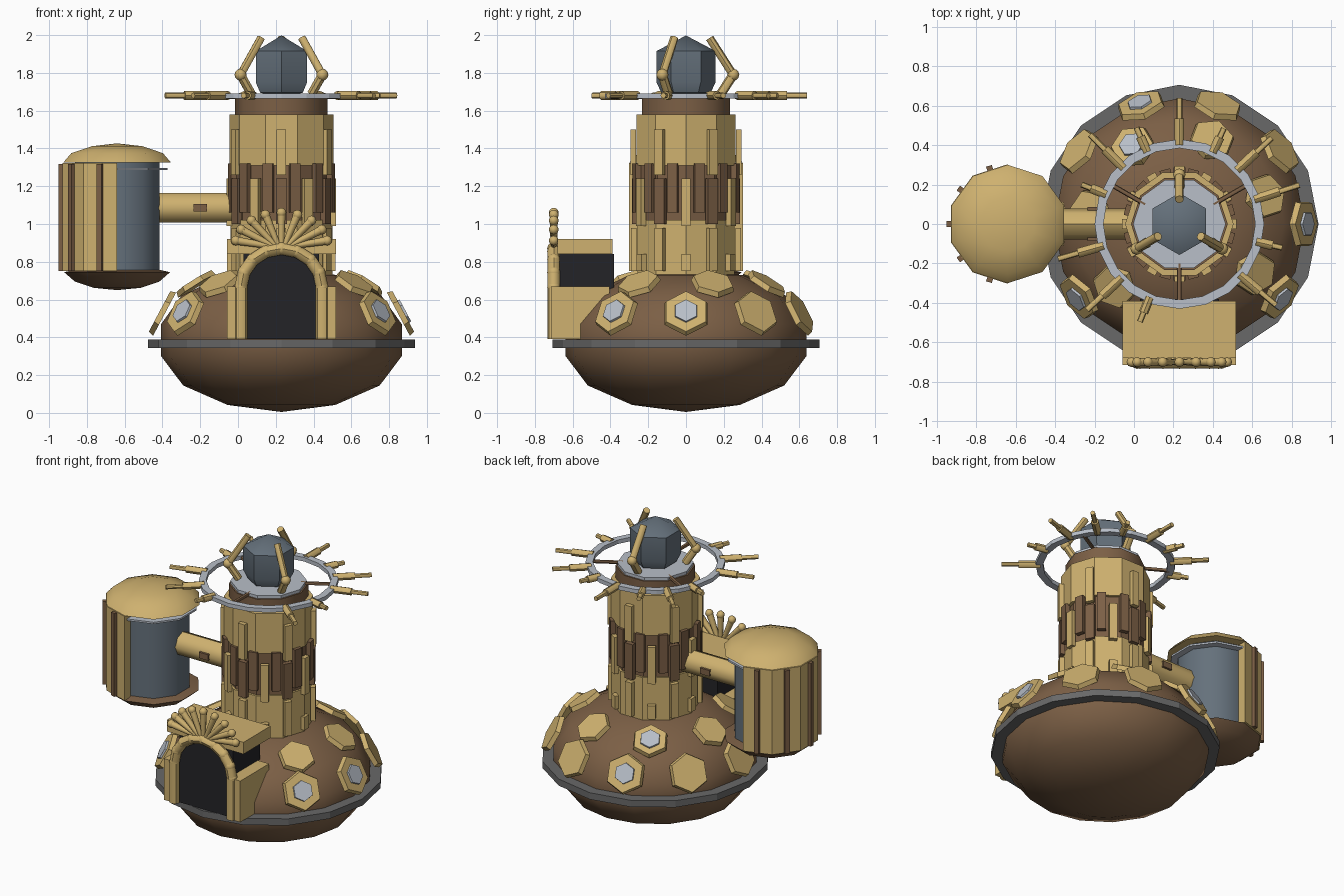
import bpy, bmesh
from math import sin, cos, pi, radians
from mathutils import Vector, Matrix

if "Cube" in bpy.data.objects:
    bpy.data.objects.remove(bpy.data.objects["Cube"])

CX = 0.23          # axis of the main tower
PX = -0.64         # axis of the side pod


def material(name, rgb):
    m = bpy.data.materials.new(name)
    m.diffuse_color = (*rgb, 1)
    m.use_nodes = True
    m.node_tree.nodes["Principled BSDF"].inputs["Base Color"].default_value = m.diffuse_color
    return m


GOLD = material("gold", (0.62, 0.44, 0.16))
BROWN = material("brown", (0.20, 0.115, 0.06))
DARK = material("dark", (0.017, 0.017, 0.02))
LIGHT = material("light_grey", (0.48, 0.52, 0.58))
SLATE = material("slate", (0.13, 0.165, 0.20))
GREY = material("grey", (0.14, 0.14, 0.14))


def finish(name, bm, mat, smooth=False):
    bmesh.ops.recalc_face_normals(bm, faces=bm.faces)
    me = bpy.data.meshes.new(name)
    bm.to_mesh(me)
    bm.free()
    me.materials.append(mat)
    ob = bpy.data.objects.new(name, me)
    bpy.context.collection.objects.link(ob)
    if smooth:
        bpy.ops.object.select_all(action='DESELECT')
        ob.select_set(True)
        bpy.context.view_layer.objects.active = ob
        bpy.ops.object.shade_smooth_by_angle(angle=radians(45))
    return ob


def lathe(name, profile, n, mat, cx=CX, start=0, smooth=False, loop=False):
    """Revolve (radius, z) points; loop closes the profile into a ring."""
    bm = bmesh.new()
    rings = []
    for r, z in profile:
        if r == 0:
            rings.append([bm.verts.new((cx, 0, z))] * n)
        else:
            rings.append([bm.verts.new((cx + r * cos(radians(start) + 2 * pi * i / n),
                                        r * sin(radians(start) + 2 * pi * i / n), z)) for i in range(n)])
    pairs = list(zip(rings, rings[1:])) + ([(rings[-1], rings[0])] if loop else [])
    for a, b in pairs:
        for i in range(n):
            j = (i + 1) % n
            bm.faces.new(list(dict.fromkeys([a[i], a[j], b[j], b[i]])))
    if not loop:
        for ring, (r, z) in ((rings[0], profile[0]), (rings[-1], profile[-1])):
            if r > 0:
                bm.faces.new(ring)
    return finish(name, bm, mat, smooth)


def rod(name, a, b, r1, mat, r2=None, n=8):
    a, b = Vector(a), Vector(b)
    d = b - a
    bm = bmesh.new()
    bmesh.ops.create_cone(bm, cap_ends=True, segments=n, radius1=r1, radius2=r1 if r2 is None else r2,
                          depth=d.length,
                          matrix=Matrix.Translation((a + b) / 2) @ d.to_track_quat('Z', 'Y').to_matrix().to_4x4())
    return finish(name, bm, mat, True)


def ball(name, c, r, mat):
    bm = bmesh.new()
    bmesh.ops.create_uvsphere(bm, u_segments=8, v_segments=6, radius=r, matrix=Matrix.Translation(c))
    return finish(name, bm, mat, True)


def box(name, c, size, mat, turn=0):
    bm = bmesh.new()
    bmesh.ops.create_cube(bm, size=1, matrix=Matrix.Translation(c) @ Matrix.Rotation(radians(turn), 4, 'Z')
                          @ Matrix.Diagonal((*size, 1)))
    return finish(name, bm, mat)


def polar(r, deg, z, cx=CX):
    return Vector((cx + r * cos(radians(deg)), r * sin(radians(deg)), z))


def hex_tile(name, centre, deg, elev, r, thick, mat):
    """Hexagonal plate whose normal points outward and up."""
    bm = bmesh.new()
    m = (Matrix.Translation(centre) @ Matrix.Rotation(radians(deg), 4, 'Z')
         @ Matrix.Rotation(radians(90 - elev), 4, 'Y') @ Matrix.Rotation(radians(90), 4, 'Z'))
    bmesh.ops.create_cone(bm, cap_ends=True, segments=6, radius1=r, radius2=r * 0.93, depth=thick, matrix=m)
    return finish(name, bm, mat)


# Base hull and its rim
lathe("base_hull", [(0, 0.005), (0.285, 0.042), (0.52, 0.145), (0.637, 0.30), (0.637, 0.47),
                    (0.53, 0.62), (0.30, 0.73), (0, 0.75)], 16, BROWN, smooth=True)
lathe("base_rim", [(0.60, 0.343), (0.706, 0.343), (0.706, 0.388), (0.60, 0.388)], 16, GREY, loop=True)

# Hexagonal plates, some with windows
rows = [(0.632, 0.53, 28, 0.13, [0, 36, 72, 108, 144, 180, 216, 324], (0, 108, 216, 324)),
        (0.46, 0.685, 58, 0.118, [18, 69, 121, 172, 224, 327], (121,))]
for r, z, elev, size, angles, windows in rows:
    for a in angles:
        hex_tile("hull_plate", polar(r, a, z), a, elev, size, 0.03, GOLD)
        if a in windows:
            e = radians(elev)
            hex_tile("hull_window", polar(r + 0.012 * cos(e), a, z + 0.012 * sin(e)), a, elev, 0.07, 0.03, LIGHT)

# Tower core and panel strips
lathe("tower_lower", [(0.27, 0.70), (0.27, 1.02)], 10, GOLD)
lathe("tower_middle", [(0.255, 1.0), (0.255, 1.34)], 10, BROWN)
lathe("tower_upper", [(0.275, 1.31), (0.275, 1.58)], 10, GOLD)
lathe("tower_collar", [(0.245, 1.57), (0.245, 1.665)], 10, BROWN, smooth=True)
lathe("tower_cap", [(0.235, 1.66), (0.235, 1.685)], 10, LIGHT)
for k in range(12):
    a = 30 * k
    odd = k % 2

    def strip(name, r, z0, z1, w, mat, da=0):
        box(name, polar(r, a + da, (z0 + z1) / 2), (0.03, w, z1 - z0), mat, a + da)
    if odd:
        strip("upper_strip", 0.279, 1.26, 1.50, 0.05, GOLD)
        strip("lower_strip", 0.276, 0.75, 0.98, 0.05, GOLD)
        strip("middle_slat", 0.272, 1.0, 1.24, 0.06, BROWN)
    else:
        strip("middle_strip", 0.275, 0.99, 1.24, 0.05, GOLD)
        strip("lower_strip", 0.272, 0.75, 0.84, 0.05, GOLD)
    strip("brown_slat", 0.27, 1.06, 1.32, 0.055, BROWN, 15)

# Halo ring with spokes and spikes
lathe("halo_ring", [(0.385, 1.665), (0.43, 1.665), (0.43, 1.692), (0.385, 1.692)], 20, LIGHT, loop=True)
for a in (30, 150, 270):
    rod("halo_spoke", polar(0.2, a, 1.675), polar(0.40, a, 1.675), 0.012, BROWN)
long_spikes = (90, 43, 18, -40, -137, -164, 135)
for a in long_spikes + (65, -13, -112, 158, 114):
    mid, tip = (0.535, 0.64) if a in long_spikes else (0.485, 0.535)
    rod("halo_spike_base", polar(0.40, a, 1.68), polar(mid, a, 1.68), 0.024, GOLD)
    rod("halo_spike_tip", polar(mid - 0.01, a, 1.68), polar(tip, a, 1.68), 0.015, GOLD)

# Crystal held by three claws
lathe("crystal", [(0, 1.67), (0.13, 1.695), (0.157, 1.75), (0.157, 1.915), (0, 1.998)], 6, SLATE,
      start=30, smooth=True)
for a in (90, 210, 330):
    base, joint, tip = polar(0.185, a, 1.69), polar(0.25, a, 1.79), polar(0.125, a, 1.985)
    rod("claw_lower", base, joint, 0.025, GOLD)
    ball("claw_joint", joint, 0.032, GOLD)
    rod("claw_upper", joint, tip, 0.022, GOLD)

# Side pod: inner tank, caps, half shell and ribs
lathe("pod_tank", [(0.235, 0.70), (0.235, 1.34)], 10, SLATE, PX, 18, True)
lathe("pod_plate", [(0.28, 1.285), (0.28, 1.297)], 10, LIGHT, PX, 18)
lathe("pod_roof", [(0.20, 1.325), (0.30, 1.325), (0.255, 1.375), (0.14, 1.412), (0, 1.427)], 10, GOLD, PX, 18, True)
lathe("pod_bottom", [(0, 0.65), (0.13, 0.662), (0.235, 0.695), (0.295, 0.745), (0.20, 0.765)], 10, BROWN, PX, 18, True)
bm = bmesh.new()
outline = [polar(0.303, 90 + 36 * i, 0.75, PX) for i in range(6)] + \
          [polar(0.24, 270 - 36 * i, 0.75, PX) for i in range(6)]
face = bm.faces.new([bm.verts.new(p) for p in outline])
top = bmesh.ops.extrude_face_region(bm, geom=[face])["geom"]
bmesh.ops.translate(bm, vec=(0, 0, 0.572), verts=[g for g in top if isinstance(g, bmesh.types.BMVert)])
finish("pod_shell", bm, GOLD)
for a in range(108, 253, 36):
    box("pod_rib", polar(0.295, a, 1.035, PX), (0.03, 0.03, 0.565), BROWN, a)

# Arm between pod and tower
rod("pod_arm", (-0.42, 0, 1.085), (0.0, 0, 1.085), 0.078, GOLD)
box("arm_clamp", (-0.20, 0, 1.085), (0.07, 0.17, 0.04), BROWN)

# Porch: dark interior, side walls and flat roof
box("porch_interior", (CX, -0.525, 0.615), (0.40, 0.29, 0.45), DARK)
box("porch_roof", (CX, -0.535, 0.88), (0.575, 0.29, 0.08), GOLD)
bm = bmesh.new()
bmesh.ops.create_circle(bm, cap_ends=True, segments=32, radius=0.2,
                        matrix=Matrix.Translation((CX, -0.69, 0.66)) @ Matrix.Rotation(pi / 2, 4, 'X'))
finish("door_arch_panel", bm, DARK)
box("door_panel", (CX, -0.68, 0.525), (0.38, 0.02, 0.27), DARK)
for s in (-1, 1):
    box("porch_wall", (CX + s * 0.245, -0.56, 0.53), (0.085, 0.31, 0.28), GOLD)
    rod("door_column", (CX + s * 0.215, -0.70, 0.39), (CX + s * 0.215, -0.70, 0.67), 0.034, GOLD)

# Beaded arch over the door
arch = [Vector((CX + 0.215 * cos(pi * i / 8), -0.70, 0.665 + 0.205 * sin(pi * i / 8))) for i in range(9)]
for p, q in zip(arch, arch[1:]):
    rod("arch_segment", p, q, 0.033, GOLD)
for p in arch:
    ball("arch_bead", p, 0.035, GOLD)

# Fan of ball-tipped rods above the arch
for i in range(9):
    t = pi * (0.05 + 0.9 * i / 8)
    tip = Vector((CX + 0.245 * cos(t), -0.70, 0.885 + 0.175 * sin(t)))
    rod("fan_rod", (CX + 0.04 * cos(t), -0.70, 0.88), tip, 0.014, GOLD, 0.022)
    ball("fan_bead", tip, 0.026, GOLD)
